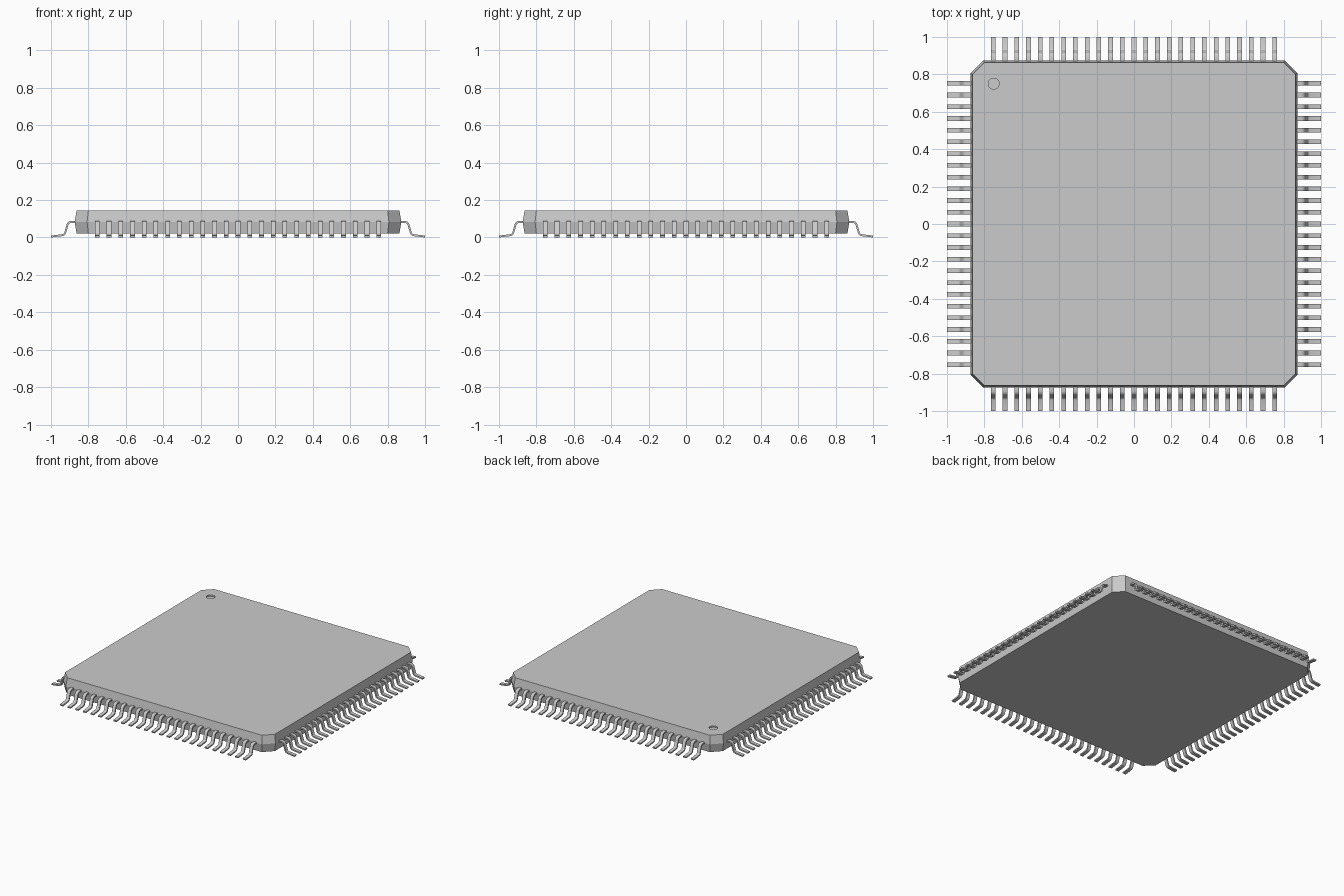
import bpy
import bmesh
import math
from mathutils import Matrix, Vector

cube = bpy.data.objects.get("Cube")
if cube:
    bpy.data.objects.remove(cube, do_unlink=True)

PINS = 25
PITCH = 0.0627
LEAD_WIDTH = 0.025
THICKNESS = 0.01


def make_material(name, rgb):
    mat = bpy.data.materials.new(name)
    mat.use_nodes = True
    colour = (*rgb, 1.0)
    mat.diffuse_color = colour
    mat.node_tree.nodes["Principled BSDF"].inputs["Base Color"].default_value = colour
    return mat


def make_object(name, bm, mat):
    bmesh.ops.recalc_face_normals(bm, faces=bm.faces)
    mesh = bpy.data.meshes.new(name)
    bm.to_mesh(mesh)
    bm.free()
    mesh.materials.append(mat)
    obj = bpy.data.objects.new(name, mesh)
    bpy.context.collection.objects.link(obj)
    return obj


def octagon(bm, half, cut, z):
    """Ring of vertices for a square with clipped corners."""
    ring = []
    for i in range(4):
        turn = Matrix.Rotation(i * math.pi / 2, 3, 'Z')
        for x, y in ((half, half - cut), (half - cut, half)):
            ring.append(bm.verts.new(turn @ Vector((x, y, z))))
    return ring


grey = make_material("plain grey", (0.6, 0.6, 0.6))

# Package body: clipped square, widest at the moulding line
bm = bmesh.new()
rings = [octagon(bm, 0.863, 0.063, 0.02),
         octagon(bm, 0.873, 0.066, 0.083),
         octagon(bm, 0.863, 0.063, 0.145)]
bm.faces.new(list(reversed(rings[0])))
bm.faces.new(rings[-1])
for low, high in zip(rings, rings[1:]):
    for i in range(8):
        j = (i + 1) % 8
        bm.faces.new((low[i], low[j], high[j], high[i]))
body = make_object("package_body", bm, grey)

# Round recess marking the first pin
bm = bmesh.new()
bmesh.ops.create_cone(bm, cap_ends=True, segments=32, radius1=0.029, radius2=0.029,
                      depth=0.04, matrix=Matrix.Translation((-0.75, 0.75, 0.155)))
cutter = make_object("recess_cutter", bm, grey)
cutter.hide_render = True
cut = body.modifiers.new("recess", 'BOOLEAN')
cut.operation = 'DIFFERENCE'
cut.solver = 'EXACT'
cut.object = cutter
bpy.context.view_layer.objects.active = body
bpy.ops.object.modifier_apply(modifier=cut.name)
bpy.data.objects.remove(cutter, do_unlink=True)

# Gull-wing lead centreline: (distance outward, height)
profile = [(0.862, 0.083), (0.893, 0.083), (0.901, 0.081), (0.907, 0.077), (0.911, 0.070),
           (0.924, 0.025), (0.927, 0.019), (0.932, 0.015), (0.940, 0.012), (1.0, 0.005)]

# One row of leads per side
for i, side in enumerate(("front", "right", "back", "left")):
    bm = bmesh.new()
    for p in range(PINS):
        x = (p - (PINS - 1) / 2) * PITCH
        rows = [[bm.verts.new((x + s * LEAD_WIDTH / 2, -u, z)) for s in (-1, 1)]
                for u, z in profile]
        for a, b in zip(rows, rows[1:]):
            bm.faces.new((a[0], a[1], b[1], b[0]))
    leads = make_object(side + "_leads", bm, grey)
    leads.rotation_euler.z = i * math.pi / 2
    solid = leads.modifiers.new("thickness", 'SOLIDIFY')
    solid.thickness = THICKNESS
    solid.offset = 0
    solid.use_even_offset = True
    bpy.ops.object.select_all(action='DESELECT')
    leads.select_set(True)
    bpy.context.view_layer.objects.active = leads
    bpy.ops.object.modifier_apply(modifier=solid.name)
    bpy.ops.object.shade_smooth_by_angle(angle=math.radians(35))
